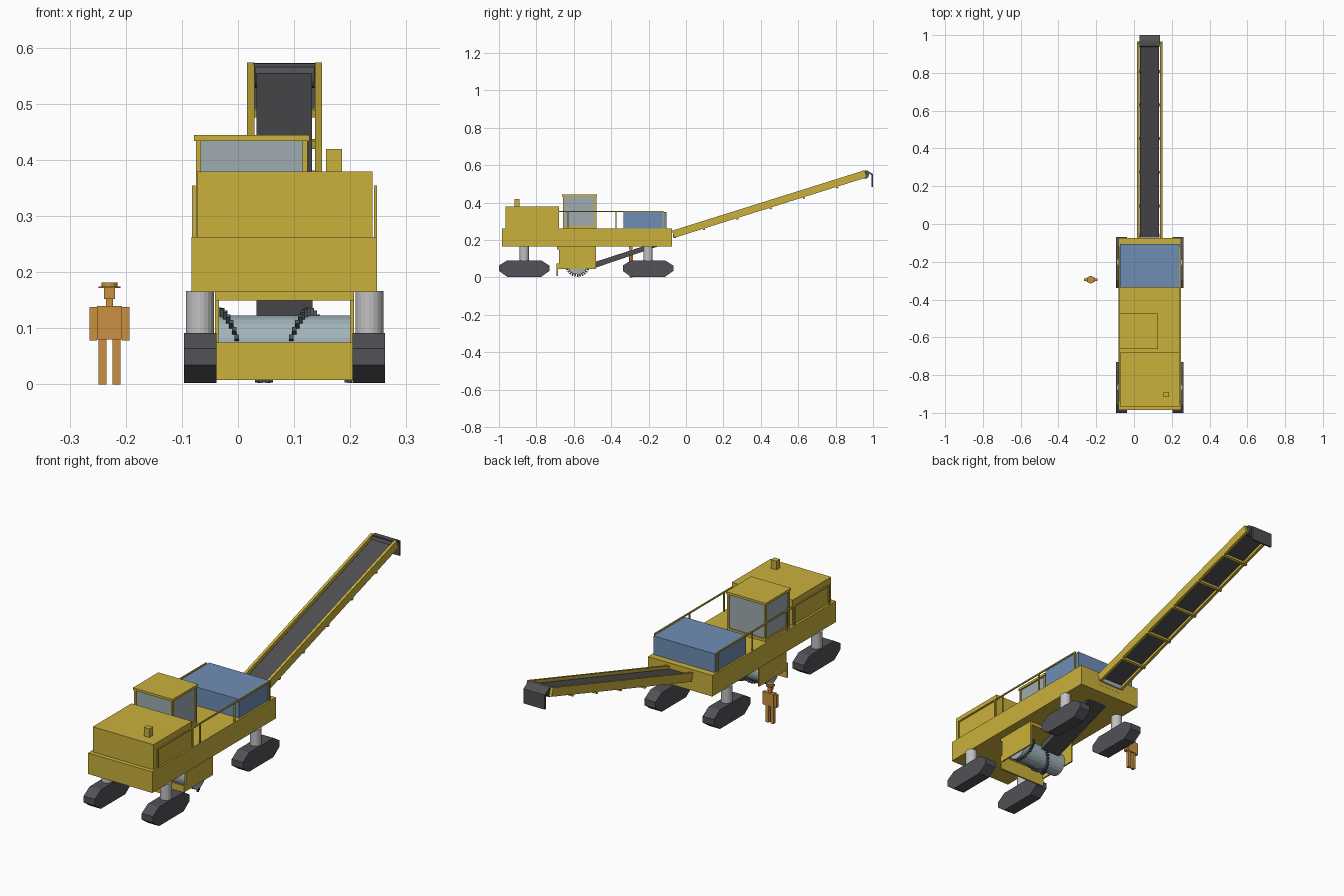
import bpy, math
from mathutils import Vector, Euler

if "Cube" in bpy.data.objects:
    bpy.data.objects.remove(bpy.data.objects["Cube"], do_unlink=True)


def material(name, r, g, b):
    m = bpy.data.materials.new(name)
    m.use_nodes = True
    m.diffuse_color = (r, g, b, 1)
    m.node_tree.nodes["Principled BSDF"].inputs["Base Color"].default_value = (r, g, b, 1)
    return m


YELLOW = material("machine yellow", 0.59, 0.44, 0.045)
BLUE = material("cover blue", 0.16, 0.27, 0.46)
GLASS = material("window grey", 0.35, 0.41, 0.44)
DRUM = material("drum steel", 0.36, 0.45, 0.49)
STEEL = material("leg steel", 0.53, 0.53, 0.54)
TRACK = material("track grey", 0.085, 0.082, 0.095)
BELT = material("belt grey", 0.08, 0.077, 0.085)
TEETH = material("tooth grey", 0.07, 0.09, 0.1)
ORANGE = material("worker orange", 0.59, 0.28, 0.05)

MID = 0.083  # centre line of the machine


def build(name, verts, faces, mat):
    mesh = bpy.data.meshes.new(name)
    mesh.from_pydata(verts, [], faces)
    mesh.materials.append(mat)
    obj = bpy.data.objects.new(name, mesh)
    bpy.context.collection.objects.link(obj)
    return obj


def prism(name, x0, x1, profile, mat):
    """Extrude a y-z outline, listed counter-clockwise, from x0 to x1."""
    n = len(profile)
    verts = [(x, y, z) for x in (x0, x1) for y, z in profile]
    faces = [tuple(reversed(range(n))), tuple(range(n, 2 * n))]
    faces += [(i, (i + 1) % n, n + (i + 1) % n, n + i) for i in range(n)]
    return build(name, verts, faces, mat)


def box(name, x0, x1, y0, y1, z0, z1, mat):
    return prism(name, x0, x1, [(y0, z0), (y1, z0), (y1, z1), (y0, z1)], mat)


def cylinder(name, loc, radius, length, mat, axis="Z", sides=20):
    turn = (0, math.pi / 2, 0) if axis == "X" else (0, 0, 0)
    bpy.ops.mesh.primitive_cylinder_add(vertices=sides, radius=radius, depth=length,
                                        location=loc, rotation=turn)
    obj = bpy.context.object
    obj.name = name
    obj.data.materials.append(mat)
    return obj


# Main body, engine hood, exhaust and rear cover
box("body", -0.083, 0.248, -0.985, -0.075, 0.165, 0.263, YELLOW)
box("engine_hood", -0.073, 0.24, -0.965, -0.68, 0.263, 0.38, YELLOW)
box("exhaust", 0.157, 0.185, -0.916, -0.89, 0.38, 0.42, YELLOW)
box("rear_cover", -0.075, 0.24, -0.335, -0.105, 0.263, 0.35, BLUE)

# Cab: glass core with corner posts, sill and roof
box("cab_glass", -0.07, 0.119, -0.652, -0.484, 0.263, 0.436, GLASS)
box("cab_sill", -0.075, 0.124, -0.658, -0.479, 0.263, 0.276, YELLOW)
box("cab_roof", -0.078, 0.127, -0.662, -0.475, 0.434, 0.445, YELLOW)
for x in (-0.075, 0.115):
    for y in (-0.658, -0.488):
        box("cab_post", x, x + 0.009, y, y + 0.009, 0.263, 0.436, YELLOW)

# Railings on both sides
for side in (-1, 1):
    x = MID + side * 0.162
    box("rail_top", x - 0.003, x + 0.003, -0.943, -0.12, 0.349, 0.355, YELLOW)
    for y in (-0.94, -0.685, -0.63, -0.375, -0.123):
        box("rail_post", x - 0.003, x + 0.003, y - 0.003, y + 0.003, 0.26, 0.352, YELLOW)

# Crawler tracks with lifting columns
for side in (-1, 1):
    x = MID + side * 0.151
    for y in (-0.865, -0.203):
        outline = [(y - 0.09, 0.003), (y + 0.09, 0.003), (y + 0.135, 0.035), (y + 0.135, 0.064),
                   (y + 0.09, 0.092), (y - 0.09, 0.092), (y - 0.135, 0.064), (y - 0.135, 0.035)]
        xt = MID + side * 0.15
        prism("crawler_track", xt - 0.029, xt + 0.029, outline, TRACK)
        cylinder("lifting_column", (x, y, 0.127), 0.025, 0.08, STEEL)

# Milling drum housing
box("housing_top", -0.041, 0.207, -0.69, -0.48, 0.15, 0.166, YELLOW)
for x in (-0.041, 0.2):
    box("housing_side", x, x + 0.007, -0.68, -0.48, 0.045, 0.166, YELLOW)
box("scraper_flap", -0.041, 0.207, -0.692, -0.684, 0.008, 0.075, YELLOW)
for x in (-0.041, 0.2):
    box("flap_arm", x, x + 0.007, -0.69, -0.67, 0.045, 0.075, YELLOW)

# Milling drum with two helical rows of teeth
DY, DZ = -0.58, 0.07
cylinder("milling_drum", (MID, DY, DZ), 0.053, 0.238, DRUM, "X", 24)


def tooth_row(name, x_start, x_step, angle, turn, count):
    verts, faces = [], []
    for i in range(count):
        a = angle + turn * i
        spin = Euler((a, 0, 0)).to_matrix()
        centre = Vector((x_start + x_step * i, DY, DZ))
        base = len(verts)
        for sx in (-1, 1):
            for sy, r in ((-1, 0.05), (1, 0.05), (1, 0.067), (-1, 0.067)):
                verts.append(centre + spin @ Vector((sx * 0.004, sy * 0.004, r)))
        quads = [(3, 2, 1, 0), (4, 5, 6, 7)]
        quads += [(k, (k + 1) % 4, 4 + (k + 1) % 4, 4 + k) for k in range(4)]
        faces += [tuple(base + k for k in q) for q in quads]
    build(name, verts, faces, TEETH)


STEP = math.tau / 28
tooth_row("teeth_left_row", -0.033, 0.0052, 0, STEP, 23)
tooth_row("teeth_right_row", 0.199, -0.0052, -math.pi, STEP, 30)

# Pick-up conveyor under the body
prism("pickup_conveyor", 0.033, 0.133,
      [(-0.49, 0.05), (-0.08, 0.19), (-0.08, 0.215), (-0.49, 0.082)], BELT)

# Discharge boom: side girders, belt and cross bars
SLOPE = 0.314


def boom_strip(name, x0, x1, y0, y1, low, high, mat):
    def z(y):
        return 0.25 + SLOPE * (y + 0.075)
    prism(name, x0, x1, [(y0 - SLOPE * low, z(y0) + low), (y1 - SLOPE * low, z(y1) + low),
                         (y1 - SLOPE * high, z(y1) + high), (y0 - SLOPE * high, z(y0) + high)], mat)


for x in (0.016, 0.137):
    boom_strip("boom_girder", x, x + 0.013, -0.075, 0.955, -0.038, 0, YELLOW)
boom_strip("boom_belt", 0.033, 0.132, -0.075, 0.955, -0.03, -0.012, BELT)
for i in range(6):
    y = -0.1 + 0.178 * i
    boom_strip("boom_cross_bar", 0.016, 0.15, y, y + 0.011, -0.046, -0.032, YELLOW)
cylinder("boom_foot_roller", (MID, -0.06, 0.222), 0.011, 0.106, STEEL, "X", 12)

# Boom head: roller and deflector hood
cylinder("head_roller", (MID, 0.957, 0.549), 0.021, 0.106, BELT, "X", 16)
prism("head_deflector", 0.028, 0.138,
      [(0.945, 0.562), (0.964, 0.565), (0.992, 0.547), (0.992, 0.485),
       (1.0, 0.485), (1.0, 0.553), (0.967, 0.573), (0.945, 0.572)], BELT)

# Worker standing beside the machine
WX, WY = -0.229, -0.295
for side in (-1, 1):
    leg, arm = WX + side * 0.0125, WX + side * 0.029
    box("worker_leg", leg - 0.0075, leg + 0.0075, WY - 0.008, WY + 0.008, 0, 0.082, ORANGE)
    box("worker_arm", arm - 0.0065, arm + 0.0065, WY - 0.007, WY + 0.007, 0.078, 0.138, ORANGE)
box("worker_torso", WX - 0.022, WX + 0.022, WY - 0.011, WY + 0.011, 0.08, 0.14, ORANGE)
box("worker_neck", WX - 0.006, WX + 0.006, WY - 0.006, WY + 0.006, 0.14, 0.153, ORANGE)
box("worker_head", WX - 0.0095, WX + 0.0095, WY - 0.01, WY + 0.01, 0.152, 0.173, ORANGE)
cylinder("worker_hat_brim", (WX, WY, 0.173), 0.02, 0.003, ORANGE, sides=12)
cylinder("worker_hat_crown", (WX, WY, 0.178), 0.014, 0.008, ORANGE, sides=12)
